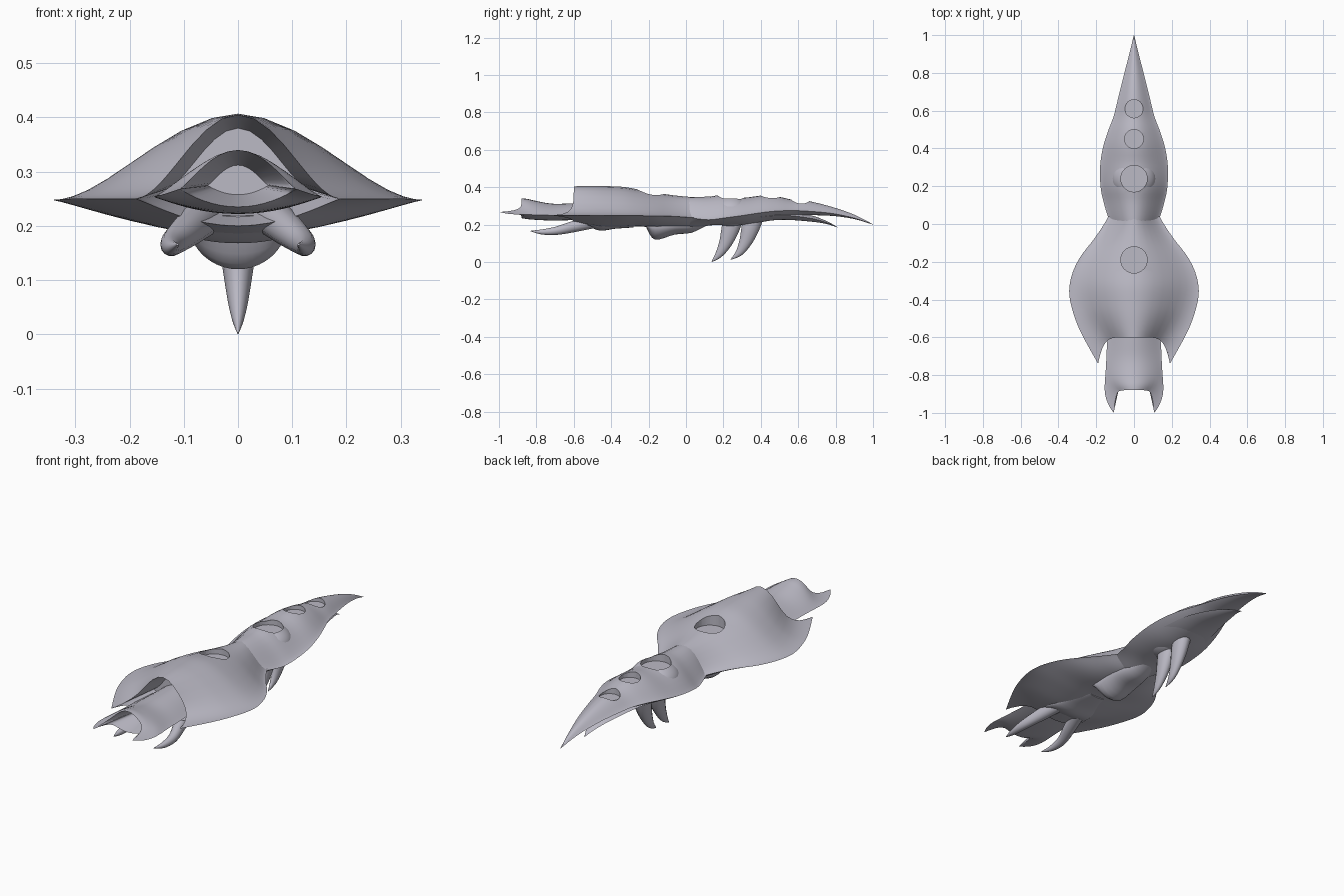
import bpy, bmesh, math
from mathutils import Vector

old = bpy.data.objects.get("Cube")
if old:
    bpy.data.objects.remove(old, do_unlink=True)

# One bone-grey colour for the whole craft
GREY = (0.50, 0.49, 0.56, 1)
mat = bpy.data.materials.new("pale lavender grey")
mat.use_nodes = True
mat.diffuse_color = GREY
mat.node_tree.nodes["Principled BSDF"].inputs["Base Color"].default_value = GREY


def smooth_rows(rows, sub=4):
    """Catmull-Rom through rows of numbers."""
    out = []
    for i in range(len(rows) - 1):
        quad = [rows[max(i - 1, 0)], rows[i], rows[i + 1], rows[min(i + 2, len(rows) - 1)]]
        for j in range(sub):
            t = j / sub
            out.append([0.5 * (2 * b + (c - a) * t + (2 * a - 5 * b + 4 * c - d) * t ** 2
                               + (3 * b - a - 3 * c + d) * t ** 3) for a, b, c, d in zip(*quad)])
    return out + [list(rows[-1])]


def finish(obj):
    bpy.ops.object.select_all(action='DESELECT')
    obj.select_set(True)
    bpy.context.view_layer.objects.active = obj
    bpy.ops.object.shade_smooth_by_angle(angle=math.radians(38))


def loft(name, rings):
    """Closed skin over a list of equal rings."""
    bm = bmesh.new()
    loops = [[bm.verts.new(p) for p in ring] for ring in rings]
    n = len(loops[0])
    for a, b in zip(loops, loops[1:]):
        for i in range(n):
            bm.faces.new((a[i], a[(i + 1) % n], b[(i + 1) % n], b[i]))
    bm.faces.new(loops[0])
    bm.faces.new(loops[-1])
    bmesh.ops.recalc_face_normals(bm, faces=bm.faces)
    me = bpy.data.meshes.new(name)
    bm.to_mesh(me)
    bm.free()
    me.materials.append(mat)
    obj = bpy.data.objects.new(name, me)
    bpy.context.collection.objects.link(obj)
    finish(obj)
    return obj


def shell(name, rows, top=2, low=1.2, notch=0, power=5, mouth=None, n=40):
    """Rows: y, half width, edge z, top z, bottom z. Notch scoops the front rim back."""
    rows = smooth_rows(rows)
    y0, y1 = rows[0][0], rows[-1][0]
    rings = []
    for y, w, ze, zt, zb in rows:
        fade = (1 - (y - y0) / (y1 - y0)) ** 2
        ring = []
        for i in range(n):
            a = math.tau * i / n
            s, h = math.cos(a), abs(math.sin(a))
            z = ze + ((zt - ze) * h ** (2 * top) if i < n / 2 else (zb - ze) * h ** (2 * low))
            ring.append(Vector((s * w, y + notch * fade * (1 - abs(s) ** power), z)))
        rings.append(ring)
    if mouth:  # funnel running back into the hull
        scale, zc, depth = mouth
        inner = [Vector((p.x * scale, depth, zc + (p.z - zc) * scale)) for p in rings[0]]
        lip = [p.lerp(q, 0.12) for p, q in zip(rings[0], inner)]
        rings = [inner, lip] + rings
    return loft(name, rings)


def claw(name, pts, flat=1.0, n=14):
    """Tapered horn along points x, y, z, radius, bending in the side plane."""
    pts = smooth_rows(pts, 5)
    rings = []
    for i, p in enumerate(pts):
        a, b = pts[max(i - 1, 0)], pts[min(i + 1, len(pts) - 1)]
        tan = Vector((0, b[1] - a[1], b[2] - a[2])).normalized()
        nor = Vector((0, -tan.z, tan.y))
        rings.append([Vector(p[:3]) + Vector((p[3] * flat * math.cos(t), 0, 0))
                      + nor * p[3] * math.sin(t) for t in (math.tau * k / n for k in range(n))])
    return loft(name, rings)


# Broad front hull with swept wing tips and an open front
hull = shell("front_hull", [
    (-0.74, .19, .25, .405, .20), (-0.60, .268, .25, .407, .185), (-0.50, .312, .25, .406, .18),
    (-0.38, .342, .248, .402, .185), (-0.28, .332, .248, .388, .19), (-0.18, .288, .247, .372, .185),
    (-0.08, .212, .245, .358, .18), (0, .158, .24, .35, .175), (.07, .12, .235, .345, .18)],
    notch=.14, power=7, mouth=(.74, .31, -.48))

# Hollow snout with two forward prongs
snout = shell("snout", [
    (-1.0, .108, .268, .34, .235), (-.95, .138, .258, .338, .23), (-.88, .155, .254, .328, .226),
    (-.75, .148, .252, .312, .222), (-.62, .142, .25, .314, .224), (-.45, .13, .25, .32, .226)],
    top=1.3, low=1.0, notch=.12, power=10, mouth=(.52, .282, -.76))

# Rear body drawn out into a pointed tail
rear = shell("rear_body_and_tail", [
    (-.03, .11, .24, .345, .175), (.03, .135, .235, .348, .175), (.12, .162, .226, .35, .195),
    (.20, .177, .235, .358, .198), (.31, .179, .25, .345, .2), (.41, .163, .265, .356, .215),
    (.49, .138, .273, .35, .228), (.57, .108, .275, .333, .24), (.65, .088, .272, .327, .25),
    (.78, .056, .26, .295, .247), (.9, .025, .235, .253, .23), (1.0, .001, .201, .202, .2)],
    top=1.4, low=1.0)

# Shorter spike below the tail
shell("lower_tail_spike", [
    (.38, .13, .24, .26, .215), (.52, .1, .25, .27, .226), (.66, .06, .235, .252, .217),
    (.75, .026, .212, .22, .204), (.81, .001, .186, .187, .185)], top=1, low=1)

# Raised dome on the back
bpy.ops.mesh.primitive_uv_sphere_add(segments=40, ring_count=20, radius=1, location=(0, .24, .272))
dome = bpy.context.object
dome.name = "dorsal_dome"
dome.scale = (.118, .115, .083)
bpy.ops.object.transform_apply(location=True, scale=True)
dome.data.materials.append(mat)

# Round pits along the spine: y, radius, floor height, hosts
pits = [(-.19, .07, .335, [hull]), (.24, .07, .318, [rear, dome]),
        (.45, .05, .325, [rear]), (.61, .048, .305, [rear])]
for y, r, floor, hosts in pits:
    bpy.ops.mesh.primitive_cylinder_add(vertices=32, radius=r, depth=.2, location=(0, y, floor + .1))
    cutter = bpy.context.object
    cutter.name = "pit_cutter"
    cutter.hide_render = True
    for host in hosts:
        mod = host.modifiers.new("pit", 'BOOLEAN')
        mod.operation, mod.solver, mod.object = 'DIFFERENCE', 'EXACT', cutter
        bpy.context.view_layer.objects.active = host
        bpy.ops.object.modifier_apply(modifier=mod.name)
    bpy.data.objects.remove(cutter, do_unlink=True)
for host in (hull, rear, dome):
    finish(host)

# Scoop and small ridge under the belly
shell("belly_scoop", [
    (-.21, .085, .19, .2, .18), (-.165, .088, .19, .21, .12), (-.06, .085, .195, .22, .147),
    (.03, .07, .2, .22, .157), (.11, .04, .205, .22, .195)], top=1, low=.6)
shell("belly_ridge", [
    (-.53, .12, .2, .22, .195), (-.46, .11, .195, .22, .168), (-.38, .09, .195, .22, .178),
    (-.28, .05, .195, .22, .185)], top=1, low=.6)

# Pair of forward mandibles
for side, label in ((1, "left"), (-1, "right")):
    claw(label + "_mandible", [
        (side * .065, -.5, .215, .036), (side * .095, -.6, .19, .031), (side * .12, -.69, .168, .023),
        (side * .122, -.77, .161, .014), (side * .112, -.83, .166, .002)])

# Two hooked claws in line below the rear body
for label, dy, dz in (("front", 0, 0), ("rear", .105, .012)):
    claw(label + "_hooked_claw", [
        (0, .255, .245 + dz, .056), (0, .235, .17 + dz, .048), (0, .21, .1 + dz, .035),
        (0, .175, .04 + dz, .02), (0, .138, .002, .002)]
        if dy == 0 else [
        (0, .365, .255, .056), (0, .342, .175, .048), (0, .318, .108, .035),
        (0, .284, .05, .02), (0, .24, .014, .002)], flat=.72)
